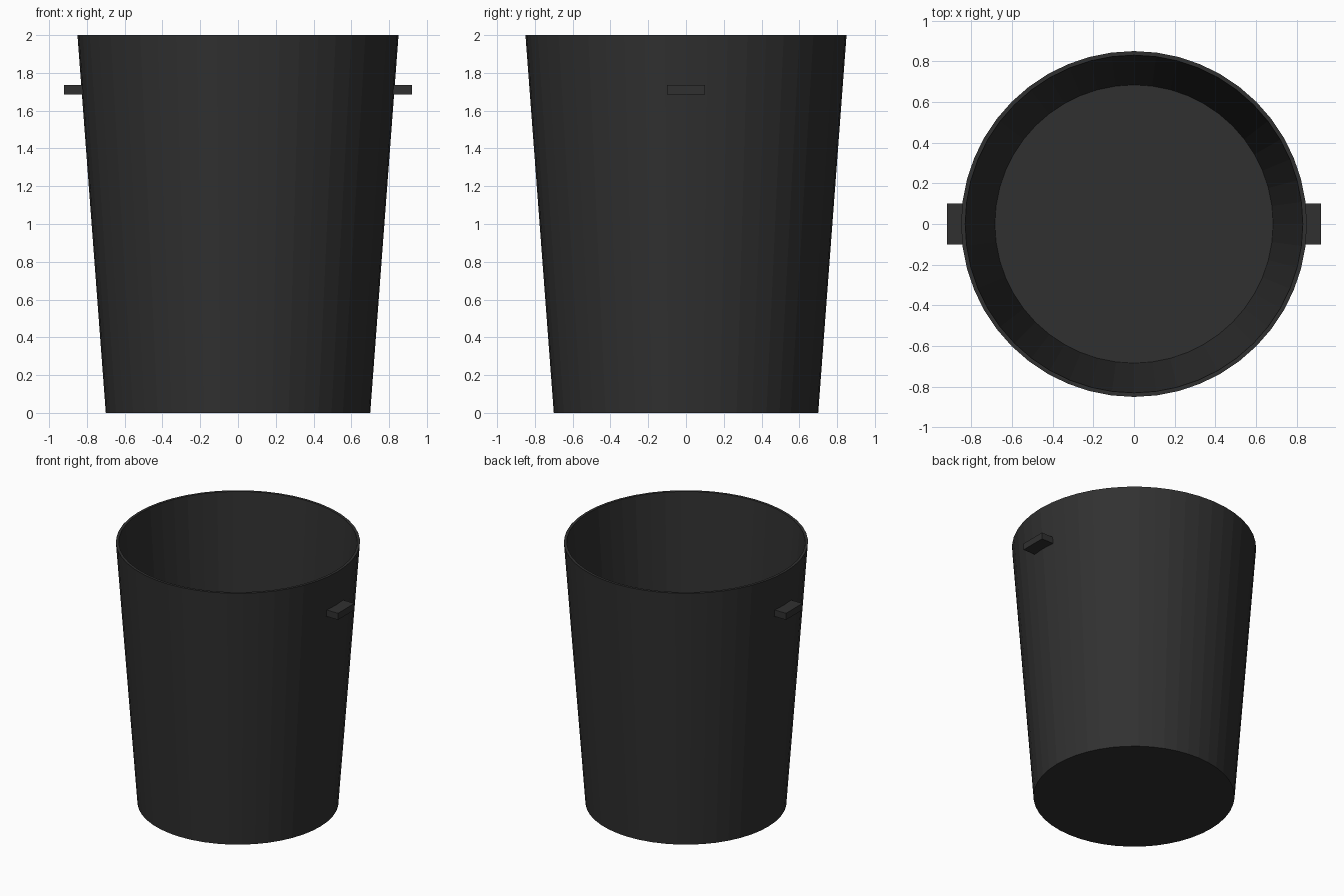
import bpy, bmesh, math

if "Cube" in bpy.data.objects:
    bpy.data.objects.remove(bpy.data.objects["Cube"])

SEGMENTS = 48

dark = bpy.data.materials.new("dark_plastic")
dark.diffuse_color = (0.03, 0.03, 0.03, 1)
dark.use_nodes = True
dark.node_tree.nodes["Principled BSDF"].inputs["Base Color"].default_value = dark.diffuse_color


def add_object(name, bm):
    bmesh.ops.recalc_face_normals(bm, faces=bm.faces)
    mesh = bpy.data.meshes.new(name)
    bm.to_mesh(mesh)
    bm.free()
    obj = bpy.data.objects.new(name, mesh)
    bpy.context.collection.objects.link(obj)
    mesh.materials.append(dark)
    return obj


# Tapered bin shell: outer wall, rim, inner wall, closed by two discs
profile = [(0.70, 0.0), (0.85, 2.0), (0.83, 2.0), (0.684, 0.05)]
bm = bmesh.new()
rings = []
for r, z in profile:
    rings.append([bm.verts.new((r * math.cos(2 * math.pi * i / SEGMENTS),
                                r * math.sin(2 * math.pi * i / SEGMENTS), z))
                  for i in range(SEGMENTS)])
for a, b in zip(rings, rings[1:]):
    for i in range(SEGMENTS):
        j = (i + 1) % SEGMENTS
        bm.faces.new((a[i], a[j], b[j], b[i]))
bm.faces.new(rings[0])
bm.faces.new(rings[-1])
add_object("bin_body", bm)

# Small block grips on both sides
for side, name in ((-1, "left_handle"), (1, "right_handle")):
    bm = bmesh.new()
    bmesh.ops.create_cube(bm, size=1)
    bmesh.ops.scale(bm, vec=(0.105, 0.20, 0.05), verts=bm.verts)
    handle = add_object(name, bm)
    handle.location = (side * 0.8675, 0, 1.71)
